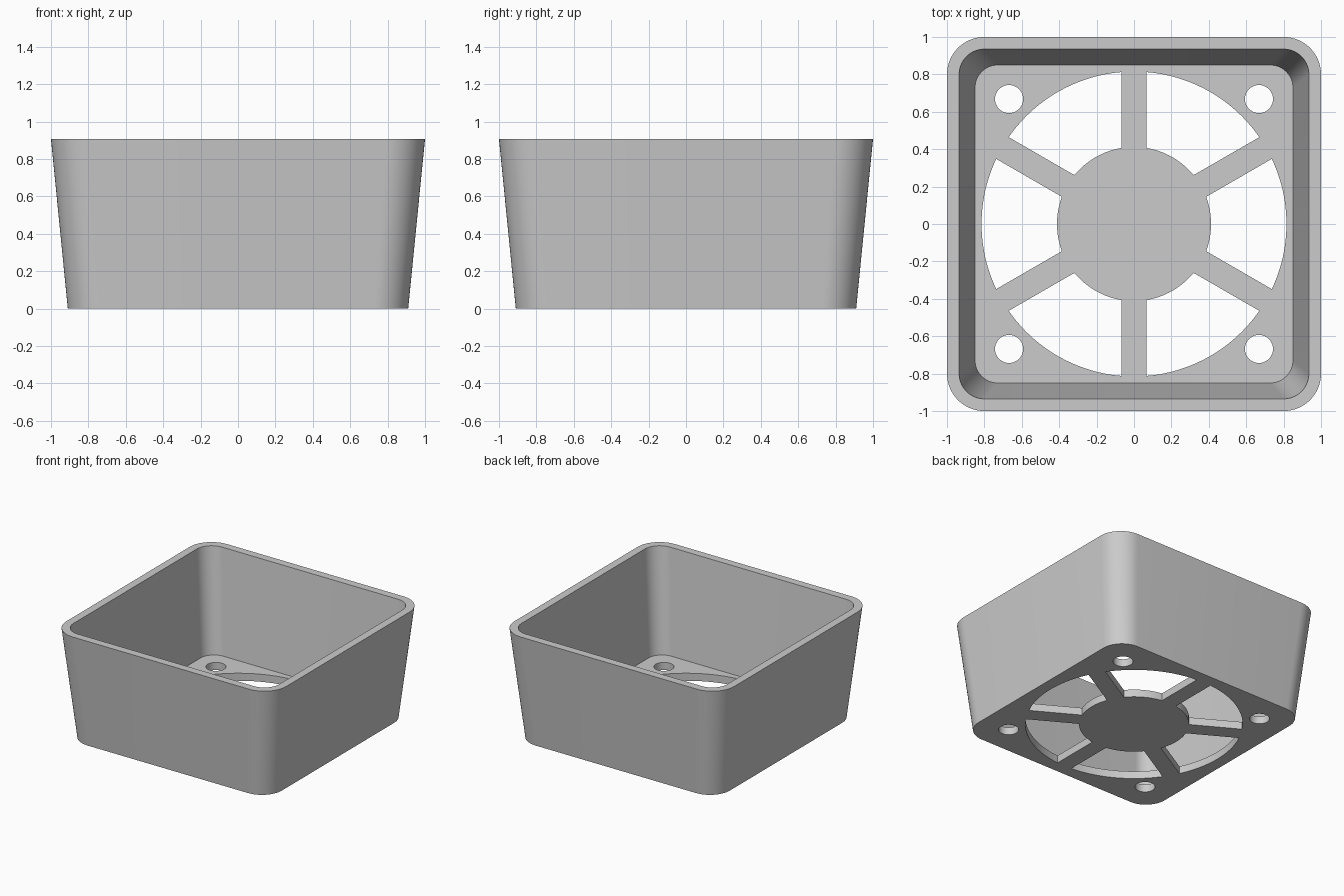
import bpy
import bmesh
from math import sin, cos, asin, pi, radians

if "Cube" in bpy.data.objects:
    bpy.data.objects.remove(bpy.data.objects["Cube"], do_unlink=True)

HEIGHT = 0.907
FLOOR = 0.062
HUB_R, RING_R = 0.412, 0.815
SPOKE_HALF = 0.067

grey = bpy.data.materials.new("plain grey")
grey.use_nodes = True
grey.diffuse_color = (0.6, 0.6, 0.6, 1)
grey.node_tree.nodes["Principled BSDF"].inputs["Base Color"].default_value = (0.6, 0.6, 0.6, 1)


def rounded_square(half, radius, steps=14):
    """Counter-clockwise outline of a square with rounded corners."""
    pts = []
    for quarter in range(4):
        mid = pi / 4 + quarter * pi / 2
        sx = 1 if cos(mid) > 0 else -1
        sy = 1 if sin(mid) > 0 else -1
        for i in range(steps + 1):
            a = (quarter + i / steps) * pi / 2
            pts.append((sx * (half - radius) + radius * cos(a),
                        sy * (half - radius) + radius * sin(a)))
    return pts


def arc(radius, start, end, steps):
    return [(radius * cos(start + (end - start) * i / steps),
             radius * sin(start + (end - start) * i / steps)) for i in range(steps + 1)]


def loft(bm, sections):
    """Join (outline, z) sections into a closed solid."""
    rings = [[bm.verts.new((x, y, z)) for x, y in outline] for outline, z in sections]
    for low, high in zip(rings, rings[1:]):
        n = len(low)
        for i in range(n):
            j = (i + 1) % n
            bm.faces.new((low[i], low[j], high[j], high[i]))
    bm.faces.new(rings[0][::-1])
    bm.faces.new(rings[-1])


def make_object(name, bm):
    bmesh.ops.recalc_face_normals(bm, faces=bm.faces[:])
    mesh = bpy.data.meshes.new(name)
    bm.to_mesh(mesh)
    bm.free()
    mesh.materials.append(grey)
    obj = bpy.data.objects.new(name, mesh)
    bpy.context.collection.objects.link(obj)
    return obj


# Tapered tub: up the outside, over the rim, down the inside to the floor
bm = bmesh.new()
loft(bm, [(rounded_square(0.91, 0.182), 0),
          (rounded_square(1.0, 0.2), HEIGHT),
          (rounded_square(0.935, 0.135), HEIGHT),
          (rounded_square(0.85, 0.122), FLOOR)])
tub = make_object("fan_duct_tub", bm)

# Cutters: six windows between the spokes, and four screw holes
bm = bmesh.new()
inner_gap = asin(SPOKE_HALF / HUB_R)
outer_gap = asin(SPOKE_HALF / RING_R)
for k in range(6):
    a, b = radians(60 * k - 30), radians(60 * k + 30)
    window = (arc(RING_R, a + outer_gap, b - outer_gap, 20)
              + arc(HUB_R, b - inner_gap, a + inner_gap, 14))
    loft(bm, [(window, -0.1), (window, 0.2)])
for sx in (-1, 1):
    for sy in (-1, 1):
        hole = [(x + sx * 0.668, y + sy * 0.668) for x, y in arc(0.075, 0, 2 * pi, 40)[:-1]]
        loft(bm, [(hole, -0.1), (hole, 0.2)])
cutter = make_object("floor_cutter", bm)
cutter.hide_render = True

cut = tub.modifiers.new("floor openings", "BOOLEAN")
cut.operation = "DIFFERENCE"
cut.solver = "EXACT"
cut.object = cutter

bpy.ops.object.select_all(action="DESELECT")
bpy.context.view_layer.objects.active = tub
tub.select_set(True)
bpy.ops.object.modifier_apply(modifier=cut.name)
bpy.data.objects.remove(cutter, do_unlink=True)
bpy.ops.object.shade_smooth_by_angle(angle=radians(30))
